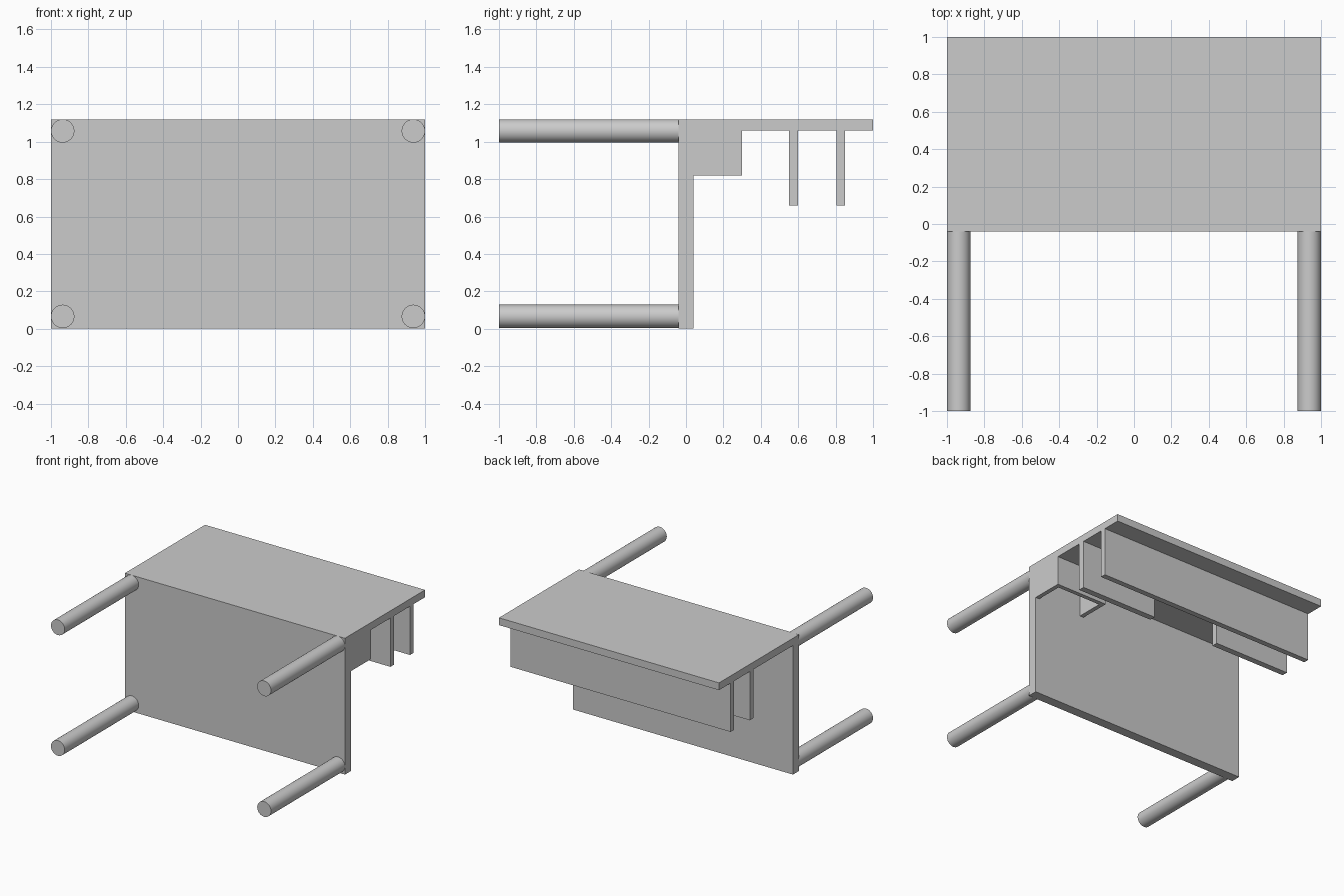
import bpy, math

if "Cube" in bpy.data.objects:
    bpy.data.objects.remove(bpy.data.objects["Cube"])


def box(name, x, y, z):
    """Box from (min, max) ranges on each axis."""
    bpy.ops.mesh.primitive_cube_add(
        size=1, location=[(a + b) / 2 for a, b in (x, y, z)])
    ob = bpy.context.object
    ob.name = name
    ob.scale = [b - a for a, b in (x, y, z)]
    bpy.ops.object.transform_apply(location=False, rotation=False, scale=True)
    return ob


def leg(name, x, z):
    """Round leg reaching forward from the upright panel."""
    bpy.ops.mesh.primitive_cylinder_add(
        vertices=48, radius=0.0625, depth=0.96,
        location=(x, -0.52, z), rotation=(math.pi / 2, 0, 0))
    bpy.context.object.name = name
    bpy.ops.object.shade_smooth_by_angle(angle=math.radians(40))


# Main panels
box("upright_panel", (-1, 1), (-0.04, 0.04), (0, 1.06))
box("top_panel", (-1, 1), (-0.04, 1), (1.06, 1.12))

# Four legs
for side, x in (("left", -0.9375), ("right", 0.9375)):
    for level, z in (("lower", 0.066), ("upper", 1.0575)):
        leg(f"{level}_{side}_leg", x, z)

# Hanging boards: one full width, one split by a middle gap
LOW, HIGH = 0.66, 1.06
box("rear_board", (-1, 1), (0.805, 0.85), (LOW, HIGH))
box("inner_board_right", (0.3, 1), (0.55, 0.6), (LOW, HIGH))
box("inner_board_left", (-1, -0.31), (0.55, 0.6), (LOW, HIGH))

# Open pocket on the right side
T = 0.035
box("pocket_outer_wall", (1 - T, 1), (0.04, 0.3), (0.82, HIGH))
box("pocket_inner_wall", (0.53, 0.53 + T), (0.04, 0.3), (0.82, HIGH))
box("pocket_back_wall", (0.53 + T, 1 - T), (0.3 - T, 0.3), (0.82, HIGH))
